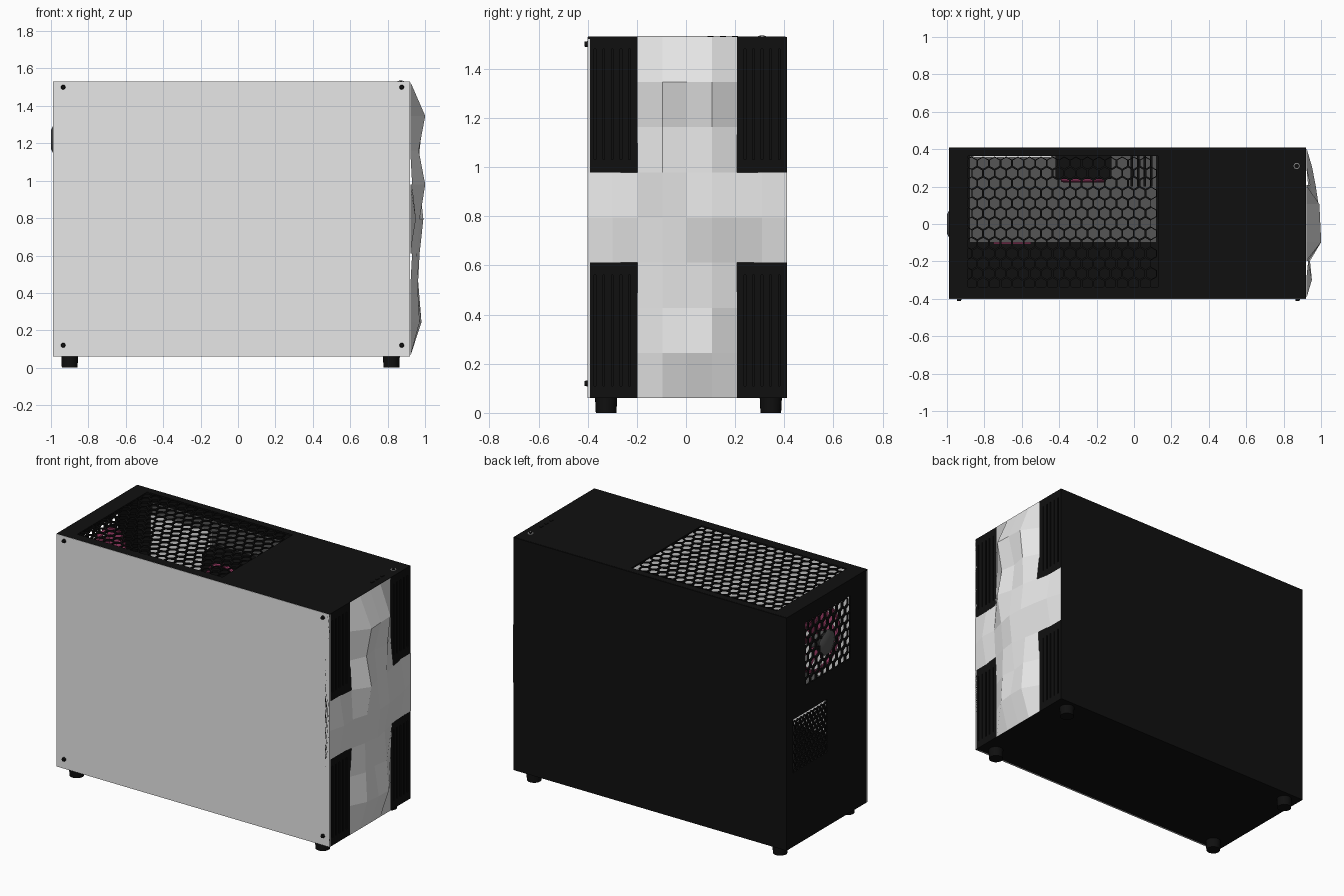
import bpy, bmesh, math
from mathutils import Matrix, Vector

if "Cube" in bpy.data.objects:
    bpy.data.objects.remove(bpy.data.objects["Cube"], do_unlink=True)


def material(name, rgb):
    m = bpy.data.materials.new(name)
    m.use_nodes = True
    m.diffuse_color = (*rgb, 1)
    m.node_tree.nodes["Principled BSDF"].inputs["Base Color"].default_value = (*rgb, 1)
    return m


BLACK = material("black metal", (0.005, 0.005, 0.005))
LIGHT = material("light grey", (0.8, 0.8, 0.8))
GREY = material("dark grey", (0.09, 0.09, 0.09))
PINK = material("pink fan", (0.3, 0.04, 0.12))


def finish(bm, name, mat, recalc=True):
    if recalc:
        bmesh.ops.recalc_face_normals(bm, faces=bm.faces)
    mesh = bpy.data.meshes.new(name)
    bm.to_mesh(mesh)
    bm.free()
    mesh.materials.append(mat)
    ob = bpy.data.objects.new(name, mesh)
    bpy.context.collection.objects.link(ob)
    return ob


def add_box(bm, x, y, z):
    """Box from (low, high) pairs."""
    size = [b - a for a, b in (x, y, z)]
    mid = [(a + b) / 2 for a, b in (x, y, z)]
    bmesh.ops.create_cube(bm, size=1, matrix=Matrix.Translation(mid) @ Matrix.Diagonal((*size, 1)))


def box(name, mat, *extents):
    bm = bmesh.new()
    add_box(bm, *extents)
    return finish(bm, name, mat)


def cylinder(name, mat, centre, r1, r2, depth, axis="Z", sides=24):
    turn = {"X": Matrix.Rotation(math.pi / 2, 4, "Y"),
            "Y": Matrix.Rotation(math.pi / 2, 4, "X"), "Z": Matrix()}[axis]
    bm = bmesh.new()
    bmesh.ops.create_cone(bm, cap_ends=True, segments=sides, radius1=r1, radius2=r2,
                          depth=depth, matrix=Matrix.Translation(centre) @ turn)
    ob = finish(bm, name, mat)
    for p in ob.data.polygons:
        p.use_smooth = len(p.vertices) == 4
    ob.data.set_sharp_from_angle(angle=math.radians(40))
    return ob


def ring(name, mat, centre, radius, tube, axis):
    bpy.ops.mesh.primitive_torus_add(
        location=centre, major_radius=radius, minor_radius=tube, major_segments=32, minor_segments=8,
        rotation=(math.pi / 2 if axis == "Y" else 0, math.pi / 2 if axis == "X" else 0, 0))
    ob = bpy.context.object
    ob.name = name
    ob.data.materials.append(mat)
    bpy.ops.object.shade_smooth_by_angle()
    return ob


def vented_panel(name, place, u, v, hole_u, hole_v, pitch, wall):
    """Flat panel with a honeycomb window; place maps (u, v) to space."""
    bm = bmesh.new()
    r = pitch / math.sqrt(3)
    cells, row, cv = [], 0, hole_v[0] + pitch / 2
    while cv < hole_v[1] - pitch * 0.4:
        cu = hole_u[0] + pitch / 2 * (1 + row % 2)
        while cu < hole_u[1] - pitch * 0.4:
            corners = [math.radians(60 * k + 30) for k in range(6)]
            cells.append(bm.faces.new([bm.verts.new(place(cu + r * math.cos(a), cv + r * math.sin(a)))
                                       for a in corners]))
            cu += pitch
        cv += r * 1.5
        row += 1
    bmesh.ops.remove_doubles(bm, verts=bm.verts, dist=pitch * 0.02)
    cells = list(bm.faces)
    bmesh.ops.inset_individual(bm, faces=cells, thickness=wall)
    bmesh.ops.delete(bm, geom=cells, context="FACES")
    # solid border strips, overlapping the uneven honeycomb edge
    m = pitch * 0.2
    a, b, c, d = hole_u[0] + m, hole_u[1] - m, hole_v[0] + m, hole_v[1] - m
    for (u0, u1), (v0, v1) in (((u[0], a), v), ((b, u[1]), v), ((a, b), (v[0], c)), ((a, b), (d, v[1]))):
        bm.faces.new([bm.verts.new(place(*p)) for p in ((u0, v0), (u1, v0), (u1, v1), (u0, v1))])
    ob = finish(bm, name, BLACK)
    mod = ob.modifiers.new("thickness", "SOLIDIFY")
    mod.thickness, mod.offset = 0.01, 0
    return ob


# Case shell
box("side_panel", LIGHT, (-0.99, 0.92), (-0.40, -0.39), (0.06, 1.53))
box("back_side_panel", BLACK, (-0.99, 0.92), (0.395, 0.41), (0.06, 1.53))
box("case_floor", BLACK, (-0.99, 0.92), (-0.389, 0.395), (0.06, 0.075))
box("inner_front_wall", BLACK, (0.875, 0.89), (-0.389, 0.395), (0.075, 1.52))
vented_panel("top_panel", lambda a, b: (a, b, 1.526), (-0.99, 0.92), (-0.398, 0.405),
             (-0.90, 0.14), (-0.35, 0.375), 0.062, 0.0055)
rear = lambda a, b: (-0.985, a, b)
vented_panel("rear_upper_panel", rear, (-0.39, 0.405), (0.95, 1.525), (-0.24, 0.23), (1.02, 1.44), 0.058, 0.009)
vented_panel("rear_lower_panel", rear, (-0.39, 0.405), (0.065, 0.95), (0.0, 0.35), (0.52, 0.87), 0.034, 0.007)

# Front corner grilles with vertical slits
for y0, y1 in ((-0.40, -0.20), (0.21, 0.41)):
    for z0, z1 in ((0.06, 0.61), (0.98, 1.53)):
        bm = bmesh.new()
        x = (0.89, 0.92)
        add_box(bm, x, (y0, y1), (z0, z0 + 0.05))
        add_box(bm, x, (y0, y1), (z1 - 0.05, z1))
        n, gap = 6, 0.008
        step = (y1 - y0 + gap) / n
        for i in range(n):
            add_box(bm, x, (y0 + i * step, y0 + (i + 1) * step - gap), (z0 + 0.05, z1 - 0.05))
        finish(bm, "front_grille", BLACK)

# Faceted cross on the front: column heights from bottom to top
COLUMNS = {-3: {4: 0.03}, -2: {4: 0.02, 3: 0.01, 5: 0.01},
           -1: dict(enumerate((0.05, 0.04, 0.035, 0.05, 0.08, 0.045, 0.08), 1)),
           0: dict(enumerate((0.06, 0.03, 0.05, 0.07, 0.05, 0.03, 0.075), 1)),
           1: dict(enumerate((0.06, 0.045, 0.03, 0.065, 0.045, 0.05, 0.07), 1)),
           2: {3: 0.01, 4: 0.05, 5: 0.02}, 3: {4: 0.03}}
bm = bmesh.new()
grid = {}


def cross_vert(i, j):
    if (i, j) not in grid:
        h = COLUMNS.get(i, {}).get(j, 0)
        grid[i, j] = bm.verts.new((0.921 + h, 0.005 + i * 0.10125, 0.06 + j * 0.18375))
    return grid[i, j]


for i in range(-4, 4):
    for j in range(8):
        if -2 <= i < 2 or 3 <= j < 5:
            bm.faces.new([cross_vert(*k) for k in ((i, j), (i + 1, j), (i + 1, j + 1), (i, j + 1))])
finish(bm, "faceted_front_cross", LIGHT, recalc=False)
box("cross_upright_base", BLACK, (0.89, 0.918), (-0.20, 0.21), (0.06, 1.53))
box("cross_arm_base", BLACK, (0.89, 0.918), (-0.40, 0.41), (0.61, 0.98))

# Feet and panel screws
for x in (-0.90, 0.82):
    for y in (-0.325, 0.345):
        cylinder("foot", BLACK, (x, y, 0.03), 0.042, 0.045, 0.06)
for x in (-0.935, 0.875):
    for z in (0.12, 1.50):
        cylinder("panel_screw", BLACK, (x, -0.405, z), 0.013, 0.010, 0.014, "Y", 12)

# Power button and ports on the top
ring("power_button_ring", LIGHT, (0.87, 0.31, 1.531), 0.014, 0.003, "Z")
cylinder("power_button", BLACK, (0.87, 0.31, 1.532), 0.01, 0.01, 0.006)
for y in (0.10, 0.15, 0.20):
    box("top_port", BLACK, (0.864, 0.876), (y - 0.012, y + 0.012), (1.53, 1.534))

# Rear fan with domed hub cap
cylinder("rear_hub_cap", GREY, (-0.993, 0, 1.22), 0.05, 0.08, 0.014, "X")
cylinder("fan_motor", GREY, (-0.93, 0, 1.22), 0.06, 0.06, 0.07, "X")
ring("fan_ring", PINK, (-0.93, 0, 1.22), 0.19, 0.014, "X")
bm = bmesh.new()
for k in range(9):
    a = k * math.tau / 9
    points = []
    for r, turn, x in ((0.055, 0, -0.91), (0.175, 0.1, -0.90), (0.175, 0.55, -0.95), (0.055, 0.45, -0.95)):
        points.append(bm.verts.new((x, r * math.cos(a + turn), 1.22 + r * math.sin(a + turn))))
    bm.faces.new(points)
finish(bm, "fan_blades", PINK)

# Inside: main board, cooler, memory, graphics card, power supply cover
box("main_board", GREY, (-0.86, 0.12), (0.37, 0.385), (0.45, 1.46))
box("port_cover", LIGHT, (-0.86, -0.44), (0.355, 0.37), (1.05, 1.40))
box("cooler_block", BLACK, (-0.42, -0.12), (0.24, 0.37), (1.02, 1.32))
ring("cooler_ring", PINK, (-0.27, 0.235, 1.17), 0.11, 0.012, "Y")
for i in range(4):
    x = -0.02 + i * 0.035
    box("memory_stick", BLACK, (x, x + 0.015), (0.20, 0.37), (1.02, 1.36))
box("graphics_card", BLACK, (-0.88, 0.12), (-0.10, 0.365), (0.84, 0.93))
box("graphics_card_plate", GREY, (-0.88, 0.12), (-0.10, 0.365), (0.93, 0.938))
box("graphics_card_light", PINK, (-0.75, -0.55), (-0.108, -0.10), (0.88, 0.92))
box("power_supply_cover", BLACK, (-0.97, 0.60), (-0.385, 0.39), (0.08, 0.42))
